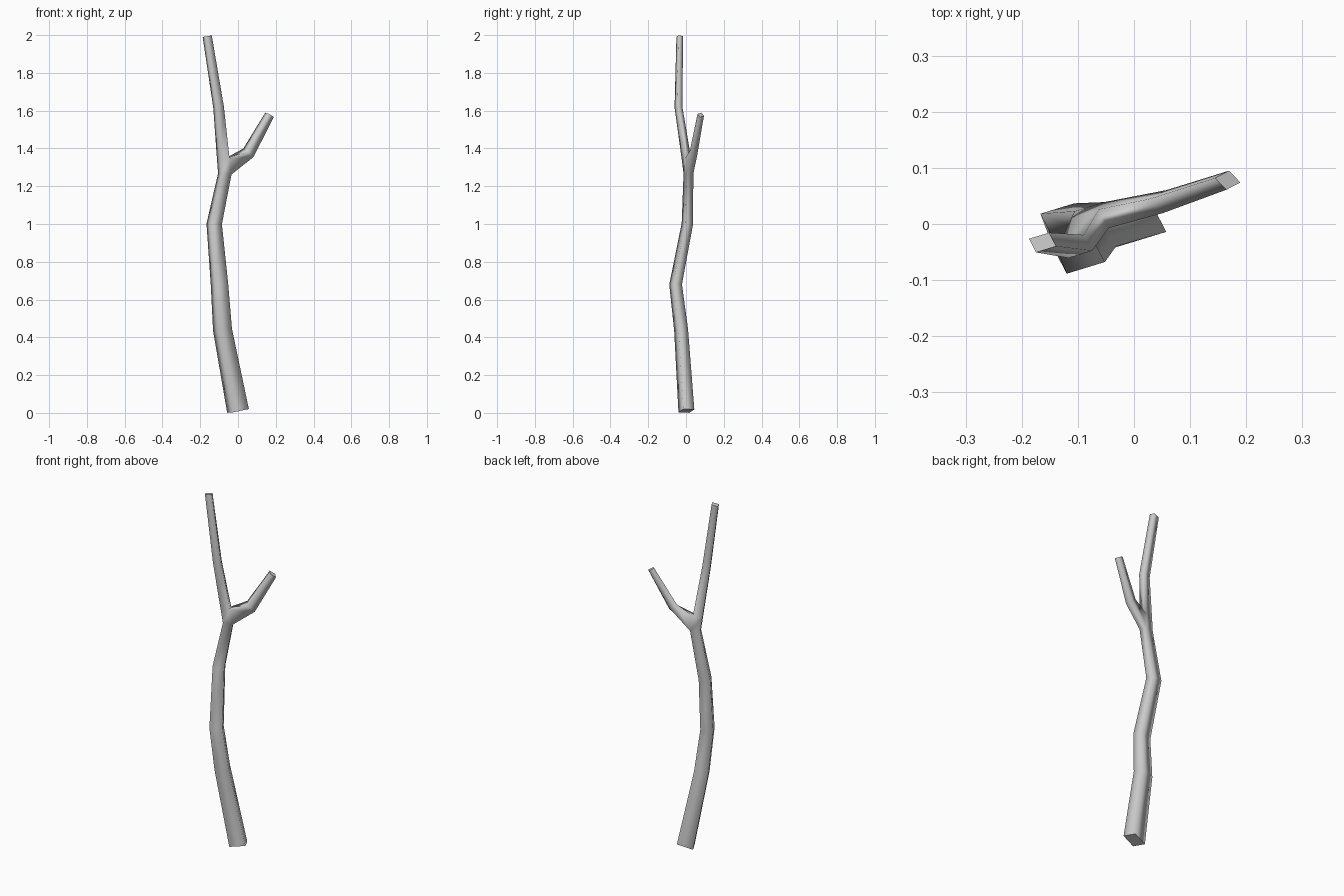
import bpy, bmesh
from mathutils import Vector

if "Cube" in bpy.data.objects:
    bpy.data.objects.remove(bpy.data.objects["Cube"])

bm = bmesh.new()


def tangent(path, i):
    a = (path[i] - path[i - 1]).normalized() if i > 0 else Vector()
    b = (path[i + 1] - path[i]).normalized() if i < len(path) - 1 else Vector()
    return (a + b).normalized()


def ring(c, t, u, v, s):
    # four-sided section, tilted square to the growth direction
    verts = []
    for a, b in ((1, -1), (1, 1), (-1, 1), (-1, -1)):
        d = (Vector(u) * a + Vector(v) * b) * s
        z = -(t.x * d.x + t.y * d.y) / t.z
        verts.append(bm.verts.new((c.x + d.x, c.y + d.y, c.z + z)))
    return verts


def bridge(r0, r1, skip=()):
    for i in range(4):
        if i not in skip:
            j = (i + 1) % 4
            bm.faces.new((r0[i], r0[j], r1[j], r1[i])).smooth = True


def cap(r):
    f = bm.faces.new(r)
    for e in f.edges:
        e.smooth = False


# main stem: x, y, z, section scale
stem = [(0, 0.002, 0.0105, 1), (-0.082, -0.026, 0.44, 0.87), (-0.098, -0.055, 0.68, 0.8),
        (-0.126, 0.007, 1.0, 0.71), (-0.07, 0.013, 1.265, 0.62), (-0.078, 0.002, 1.345, 0.58),
        (-0.103, -0.04, 1.62, 0.49), (-0.163, -0.033, 1.994, 0.42)]
path = [Vector(p[:3]) for p in stem]
rings = [ring(c, tangent(path, i), (0.0425, 0.013), (-0.015, 0.029), stem[i][3])
         for i, c in enumerate(path)]
FORK = 4
for i in range(len(rings) - 1):
    bridge(rings[i], rings[i + 1], (0,) if i == FORK else ())
cap(rings[0][::-1])
cap(rings[-1])

# side twig grown out of the open side of the fork
twig = [Vector((-0.075, 0.01, 1.28)), Vector((0.055, 0.04, 1.377)), Vector((0.167, 0.078, 1.578))]
lo, up = rings[FORK], rings[FORK + 1]
prev = [lo[0], lo[1], up[1], up[0]]
for i, s in ((1, 1.2), (2, 1.0)):
    r = ring(twig[i], tangent(twig, i), (0.0125, 0.0065), (0.010, -0.0105), s)
    r = [r[1], r[0], r[3], r[2]]  # lowest, back, highest, front
    bridge(prev, r)
    prev = r
cap(prev)

bmesh.ops.recalc_face_normals(bm, faces=bm.faces)
mesh = bpy.data.meshes.new("branch")
bm.to_mesh(mesh)
bm.free()
bpy.context.collection.objects.link(bpy.data.objects.new("branch", mesh))
